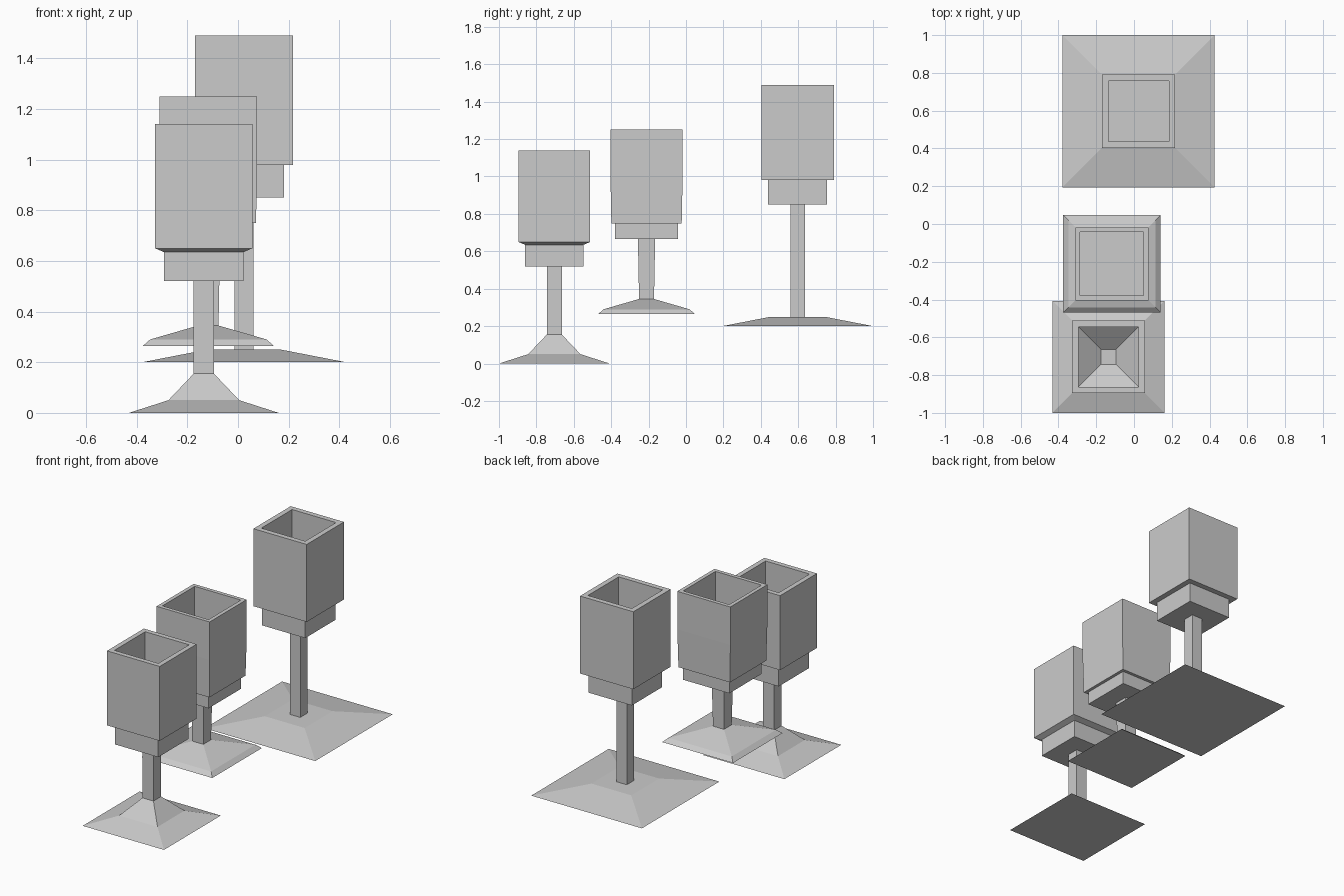
import bpy
import bmesh

# Remove the default object
default = bpy.data.objects.get("Cube")
if default:
    bpy.data.objects.remove(default, do_unlink=True)

# One plain grey for everything
grey = bpy.data.materials.new("plain grey")
grey.use_nodes = True
colour = (0.6, 0.6, 0.6, 1.0)
grey.diffuse_color = colour
grey.node_tree.nodes["Principled BSDF"].inputs["Base Color"].default_value = colour


def square_ring(bm, half, z):
    """Add a square loop of vertices at the given height."""
    corners = ((-1, -1), (1, -1), (1, 1), (-1, 1))
    return [bm.verts.new((x * half, y * half, z)) for x, y in corners]


def square_goblet(name, centre, foot, stem, block, bowl, well):
    """Sweep one profile of (half width, height) around a square, foot to bowl floor."""
    profile = foot + stem + block + bowl + well
    bm = bmesh.new()
    rings = [square_ring(bm, half, z) for half, z in profile]
    for low, high in zip(rings, rings[1:]):
        for i in range(4):
            j = (i + 1) % 4
            bm.faces.new((low[i], low[j], high[j], high[i]))
    # Close the underside and the bowl floor
    bm.faces.new(rings[0][::-1])
    bm.faces.new(rings[-1])
    bmesh.ops.recalc_face_normals(bm, faces=bm.faces)
    mesh = bpy.data.meshes.new(name)
    bm.to_mesh(mesh)
    bm.free()
    mesh.materials.append(grey)
    goblet = bpy.data.objects.new(name, mesh)
    goblet.location = (centre[0], centre[1], 0)
    bpy.context.collection.objects.link(goblet)
    return goblet


# Short goblet with a peaked foot and a funnel-shaped bowl floor
square_goblet(
    "front_goblet", (-0.135, -0.704),
    foot=[(0.296, 0), (0.14, 0.05), (0.04, 0.155)],
    stem=[(0.04, 0.52)],
    block=[(0.157, 0.52), (0.157, 0.635)],
    bowl=[(0.192, 0.65), (0.192, 1.14), (0.16, 1.14)],
    well=[(0.16, 0.65), (0.04, 0.55)],
)

# Middle goblet with a stepped foot and slightly tapered bowl
square_goblet(
    "middle_goblet", (-0.117, -0.211),
    foot=[(0.258, 0.265), (0.23, 0.29), (0.04, 0.345)],
    stem=[(0.046, 0.665)],
    block=[(0.168, 0.665), (0.168, 0.75)],
    bowl=[(0.188, 0.75), (0.193, 1.0), (0.193, 1.25), (0.168, 1.25)],
    well=[(0.168, 0.78), (0.048, 0.78)],
)

# Tall goblet with a wide, flat-topped foot
square_goblet(
    "back_goblet", (0.024, 0.597),
    foot=[(0.403, 0.2), (0.145, 0.25), (0.038, 0.25)],
    stem=[(0.038, 0.85)],
    block=[(0.158, 0.85), (0.158, 0.98)],
    bowl=[(0.194, 0.98), (0.194, 1.49), (0.16, 1.49)],
    well=[(0.16, 1.01), (0.038, 1.01)],
)
